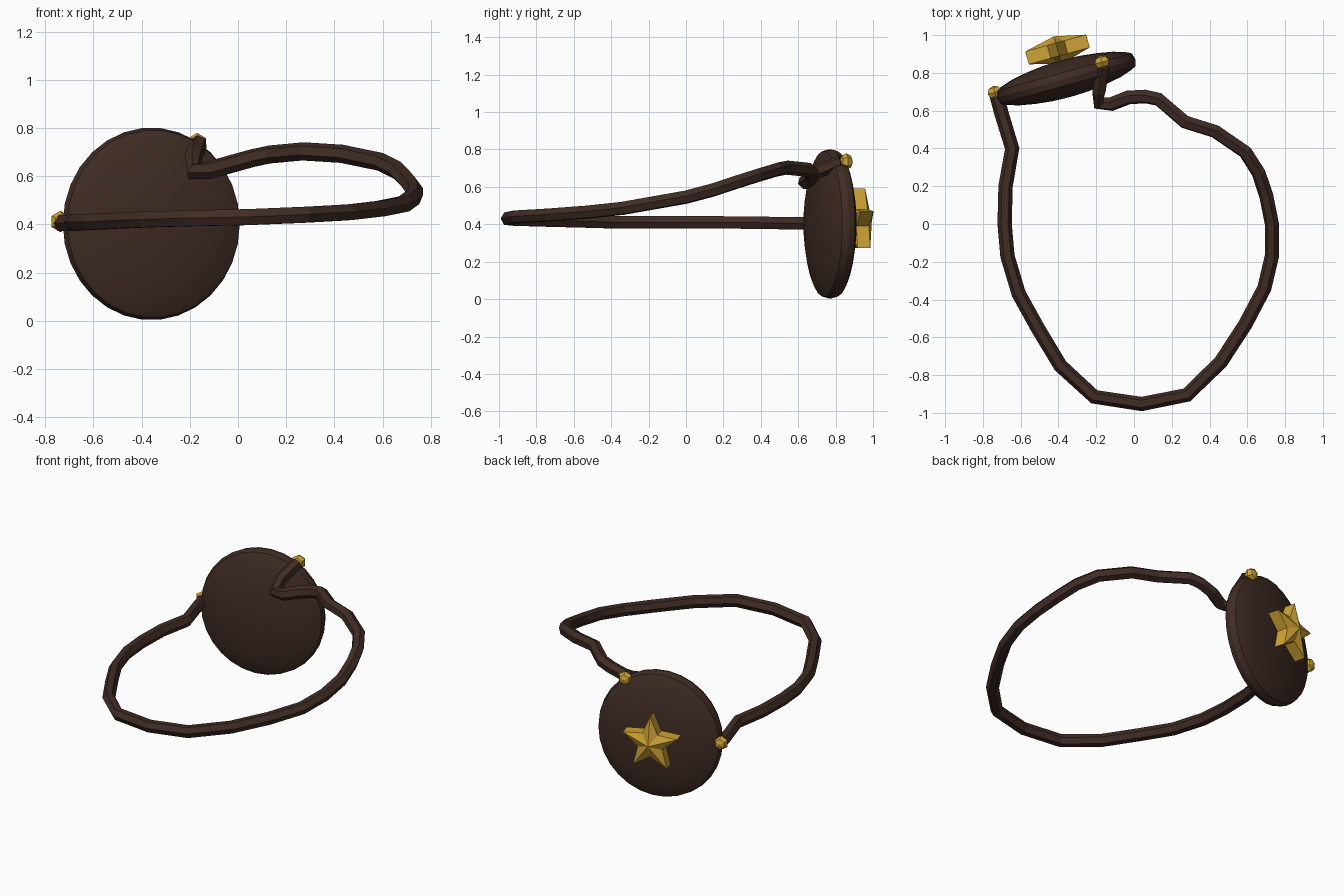
import bpy
import bmesh
from math import sin, cos, pi, radians
from mathutils import Matrix, Vector

cube = bpy.data.objects.get("Cube")
if cube:
    bpy.data.objects.remove(cube, do_unlink=True)


def material(name, color):
    m = bpy.data.materials.new(name)
    m.use_nodes = True
    m.diffuse_color = (*color, 1)
    m.node_tree.nodes["Principled BSDF"].inputs["Base Color"].default_value = (*color, 1)
    return m


leather = material("dark brown leather", (0.051, 0.025, 0.018))
gold = material("gold", (0.62, 0.36, 0.035))

TURN = Matrix.Rotation(radians(15.5), 4, "Z")
FACING = TURN @ Matrix.Rotation(radians(-90), 4, "X")   # local z points out of the pad's back


def add_mesh(name, bm, mat, place, smooth=False):
    bmesh.ops.recalc_face_normals(bm, faces=bm.faces)
    me = bpy.data.meshes.new(name)
    bm.to_mesh(me)
    bm.free()
    ob = bpy.data.objects.new(name, me)
    bpy.context.collection.objects.link(ob)
    me.materials.append(mat)
    ob.matrix_world = Matrix.Translation(place) @ FACING
    if smooth:
        shade(ob)
    return ob


def shade(ob):
    bpy.ops.object.select_all(action="DESELECT")
    ob.select_set(True)
    bpy.context.view_layer.objects.active = ob
    bpy.ops.object.shade_smooth_by_angle(angle=radians(30))


# Pad: lens-shaped disc spun from a half profile
bm = bmesh.new()
half = [(0, 0.1), (0.1, 0.097), (0.2, 0.086), (0.29, 0.07), (0.36, 0.048), (0.385, 0.035)]
profile = half + [(0.395, 0)] + [(r, -h) for r, h in reversed(half)]
verts = [bm.verts.new((r, 0, h)) for r, h in profile]
edges = [bm.edges.new(pair) for pair in zip(verts, verts[1:])]
bmesh.ops.spin(bm, geom=verts + edges, cent=(0, 0, 0), axis=(0, 0, 1),
               angle=2 * pi, steps=30, use_merge=False)
bmesh.ops.remove_doubles(bm, verts=bm.verts, dist=0.0005)
bmesh.ops.scale(bm, vec=(0.965, 1.012, 1), verts=bm.verts)
add_mesh("patch_pad", bm, leather, (-0.36, 0.77, 0.402), smooth=True)

# Star: banded outline with a raised centre on both sides
bm = bmesh.new()
rings = []
for h in (-0.035, 0.035):
    ring = []
    for i in range(10):
        r = 0.176 if i % 2 == 0 else 0.08
        a = -pi / 2 + i * pi / 5
        ring.append(bm.verts.new((r * cos(a), r * sin(a), h)))
    rings.append(ring)
peaks = [bm.verts.new((0, 0, h)) for h in (-0.08, 0.072)]
for i in range(10):
    j = (i + 1) % 10
    bm.faces.new((rings[0][i], rings[0][j], rings[1][j], rings[1][i]))
    for ring, peak in zip(rings, peaks):
        bm.faces.new((ring[i], ring[j], peak))
add_mesh("star_ornament", bm, gold, (-0.405, 0.924, 0.415))

# Studs where the strap meets the pad
for name, place in (("right_stud", (-0.737, 0.697, 0.412)),
                    ("upper_stud", (-0.17, 0.857, 0.735))):
    bm = bmesh.new()
    bmesh.ops.create_uvsphere(bm, u_segments=6, v_segments=4, radius=0.047)
    bmesh.ops.scale(bm, vec=(0.95, 0.95, 0.75), verts=bm.verts)
    add_mesh(name, bm, gold, place)

# Strap: six-sided cord along a loop
path = [(-.73, .69, .405), (-.70, .58, .405), (-.645, .40, .408), (-.68, .2, .41),
        (-.685, 0, .41), (-.67, -.17, .41), (-.61, -.37, .41), (-.51, -.55, .415),
        (-.39, -.75, .42), (-.21, -.915, .425), (.04, -.953, .43), (.28, -.905, .44),
        (.46, -.73, .45), (.59, -.53, .465), (.69, -.34, .485), (.73, -.17, .515),
        (.73, 0, .545), (.70, .15, .585), (.66, .27, .625), (.59, .38, .66),
        (.43, .49, .693), (.27, .54, .703), (.13, .66, .69), (.06, .675, .675),
        (-.03, .67, .65), (-.12, .635, .625), (-.185, .64, .62), (-.185, .70, .68),
        (-.165, .83, .735)]
cu = bpy.data.curves.new("strap", "CURVE")
cu.dimensions = "3D"
cu.bevel_depth = 0.038
cu.bevel_resolution = 1
cu.use_fill_caps = True
sp = cu.splines.new("POLY")
sp.points.add(len(path) - 1)
for p, co in zip(sp.points, path):
    p.co = (*co, 1)
    p.radius = 1
sp.use_smooth = False
cu.materials.append(leather)
strap = bpy.data.objects.new("strap", cu)
bpy.context.collection.objects.link(strap)
